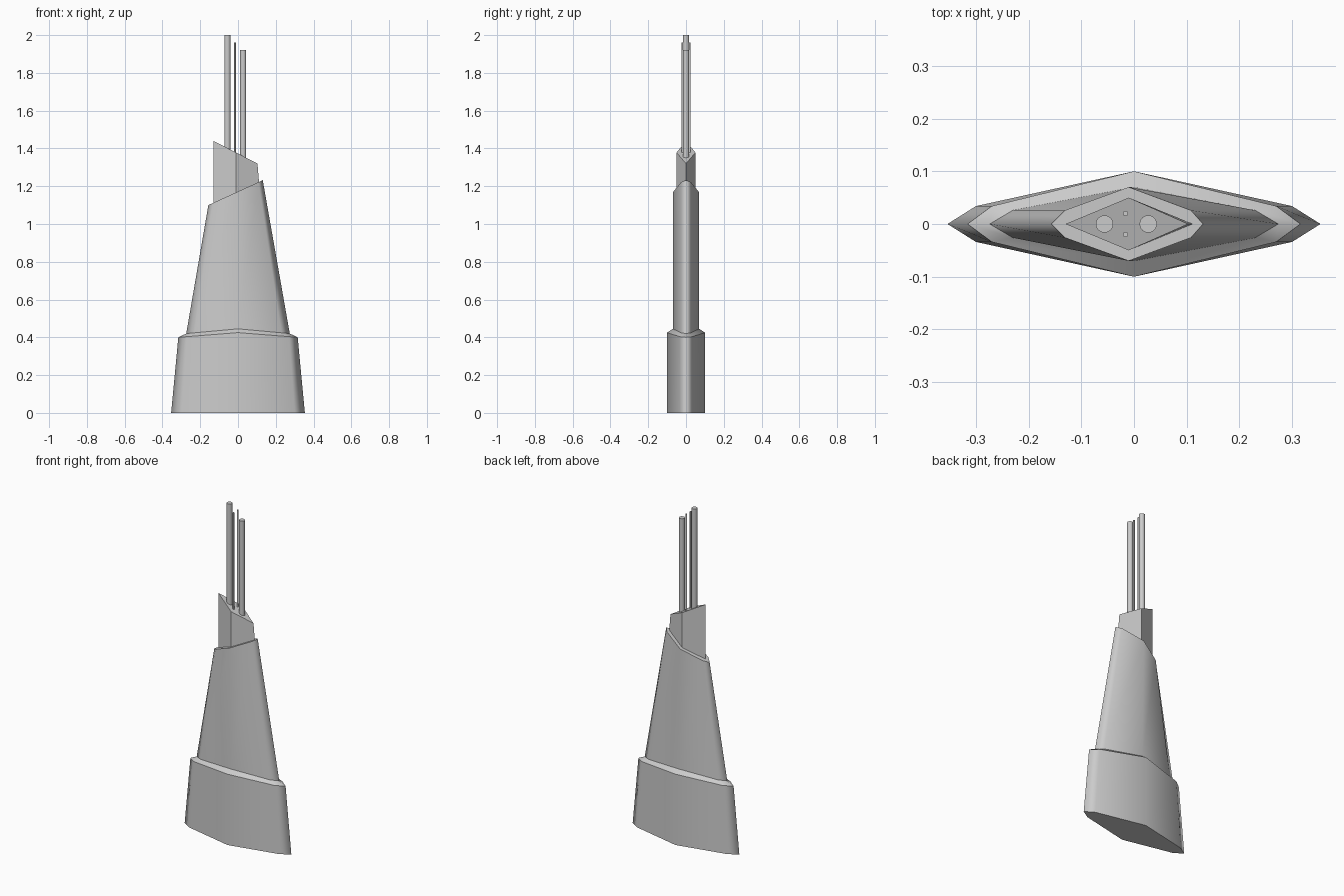
import bpy, bmesh, math

if "Cube" in bpy.data.objects:
    bpy.data.objects.remove(bpy.data.objects["Cube"])


def ring(xl, xr, cl, cr, cx, cy, my, zf):
    """Eight-sided lens outline: tips, corners and widest point; zf gives height at x."""
    pts = [(xr, 0), (cr, cy), (cx, my), (cl, cy), (xl, 0), (cl, -cy), (cx, -my), (cr, -cy)]
    return [(x, y, zf(x)) for x, y in pts]


def loft(name, rings, smooth=True):
    """Skin stacked rings, cap both ends, keep the ring edges sharp."""
    bm = bmesh.new()
    loops = [[bm.verts.new(p) for p in r] for r in rings]
    n = len(loops[0])
    for a, b in zip(loops, loops[1:]):
        for i in range(n):
            j = (i + 1) % n
            f = bm.faces.new((a[i], a[j], b[j], b[i]))
            f.smooth = smooth
    bm.faces.new(loops[0][::-1])
    bm.faces.new(loops[-1])
    for l in loops:
        for i in range(n):
            e = bm.edges.get((l[i], l[(i + 1) % n]))
            e.smooth = False
    bmesh.ops.recalc_face_normals(bm, faces=bm.faces)
    me = bpy.data.meshes.new(name)
    bm.to_mesh(me)
    bm.free()
    ob = bpy.data.objects.new(name, me)
    bpy.context.collection.objects.link(ob)
    return ob


def slope(x0, z0, x1, z1):
    return lambda x: z0 + (z1 - z0) * (x - x0) / (x1 - x0)


# Base with a chamfered, slightly peaked rim
loft("base", [
    ring(-0.354, 0.354, -0.3, 0.3, 0, 0.034, 0.1, lambda x: 0),
    ring(-0.316, 0.316, -0.27, 0.27, 0, 0.034, 0.1, lambda x: 0.425 - 0.079 * abs(x)),
    ring(-0.274, 0.274, -0.23, 0.23, 0, 0.026, 0.07, lambda x: 0.445 - 0.091 * abs(x)),
])

# Tapered tower with a slanted roof
roof = slope(-0.157, 1.1, 0.131, 1.232)
loft("tower", [
    ring(-0.274, 0.274, -0.23, 0.23, 0, 0.026, 0.07, lambda x: 0.445 - 0.091 * abs(x)),
    ring(-0.157, 0.131, -0.131, 0.108, -0.01, 0.026, 0.07, roof),
])

# Diamond crown block, slanted the other way
crown_top = slope(-0.13, 1.44, 0.103, 1.32)
loft("crown", [
    [(x, y, zf(x)) for x, y in [(xr, 0), (-0.01, 0.05), (-0.13, 0), (-0.01, -0.05)]]
    for xr, zf in [(0.112, lambda x: roof(x) - 0.01), (0.103, crown_top)]
], smooth=False)

# Antenna masts: two thick, two thin
for name, x, y, r, top in [("mast_tall", -0.056, 0, 0.0165, 2.0),
                           ("mast_short", 0.027, 0, 0.0165, 1.92),
                           ("thin_mast_back", -0.016, 0.02, 0.005, 1.96),
                           ("thin_mast_front", -0.016, -0.02, 0.005, 1.96)]:
    bottom = crown_top(x) - 0.02
    bpy.ops.mesh.primitive_cylinder_add(vertices=24, radius=r, depth=top - bottom,
                                        location=(x, y, (top + bottom) / 2))
    bpy.context.object.name = name
    bpy.ops.object.shade_smooth_by_angle(angle=math.radians(40))
